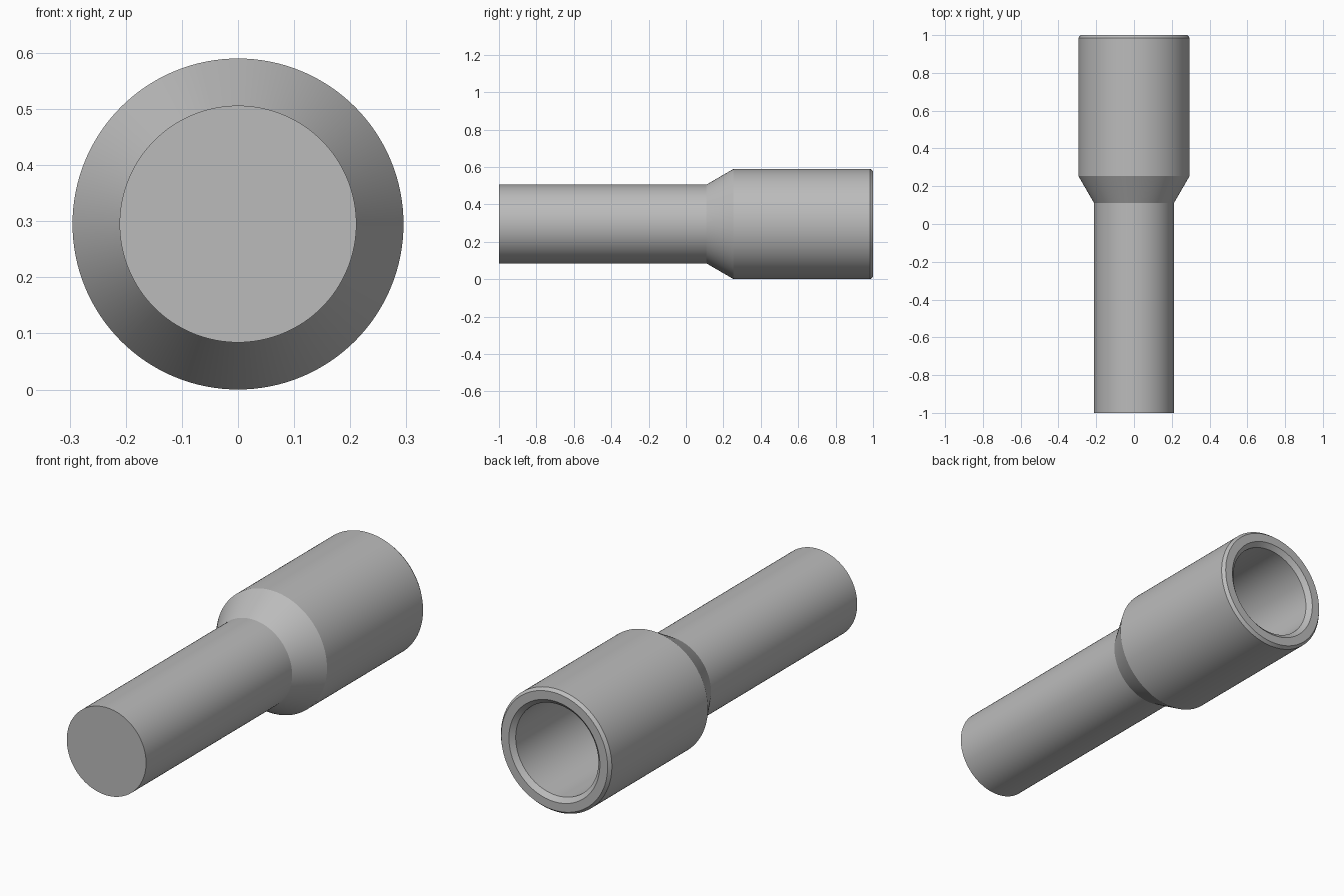
import bpy
import bmesh
import math
from mathutils import Matrix, Vector

cube = bpy.data.objects.get("Cube")
if cube:
    bpy.data.objects.remove(cube, do_unlink=True)

# Plain grey material
grey = bpy.data.materials.new("plain_grey")
grey.use_nodes = True
colour = (0.5, 0.5, 0.5, 1)
grey.diffuse_color = colour
grey.node_tree.nodes["Principled BSDF"].inputs["Base Color"].default_value = colour

# Half section as (radius, y): solid stem, taper, chamfered socket and blind bore
R, STEM, BORE = 0.295, 0.211, 0.22
section = [
    (0, -1), (STEM, -1), (STEM, 0.11), (R, 0.255),
    (R, 0.985), (R - 0.012, 1), (BORE + 0.022, 1),
    (BORE, 0.98), (BORE, 0.255), (0, 0.255),
]


def revolve(name, points, steps=128):
    """Spin a half section around the lengthwise axis."""
    bm = bmesh.new()
    verts = [bm.verts.new((r, y, 0)) for r, y in points]
    edges = [bm.edges.new(pair) for pair in zip(verts, verts[1:])]
    bmesh.ops.spin(bm, geom=verts + edges, cent=(0, 0, 0), axis=(0, 1, 0),
                   angle=math.tau, steps=steps, use_duplicate=False)
    bmesh.ops.remove_doubles(bm, verts=bm.verts, dist=0.0001)
    bmesh.ops.recalc_face_normals(bm, faces=bm.faces)
    bmesh.ops.transform(bm, matrix=Matrix.Translation(Vector((0, 0, R))), verts=bm.verts)
    mesh = bpy.data.meshes.new(name)
    bm.to_mesh(mesh)
    bm.free()
    obj = bpy.data.objects.new(name, mesh)
    bpy.context.collection.objects.link(obj)
    return obj


# Reducing adapter body, smooth around and crisp at the rims
body = revolve("reducer_body", section)
body.data.materials.append(grey)
bpy.ops.object.select_all(action="DESELECT")
body.select_set(True)
bpy.context.view_layer.objects.active = body
bpy.ops.object.shade_smooth_by_angle(angle=math.radians(25))
